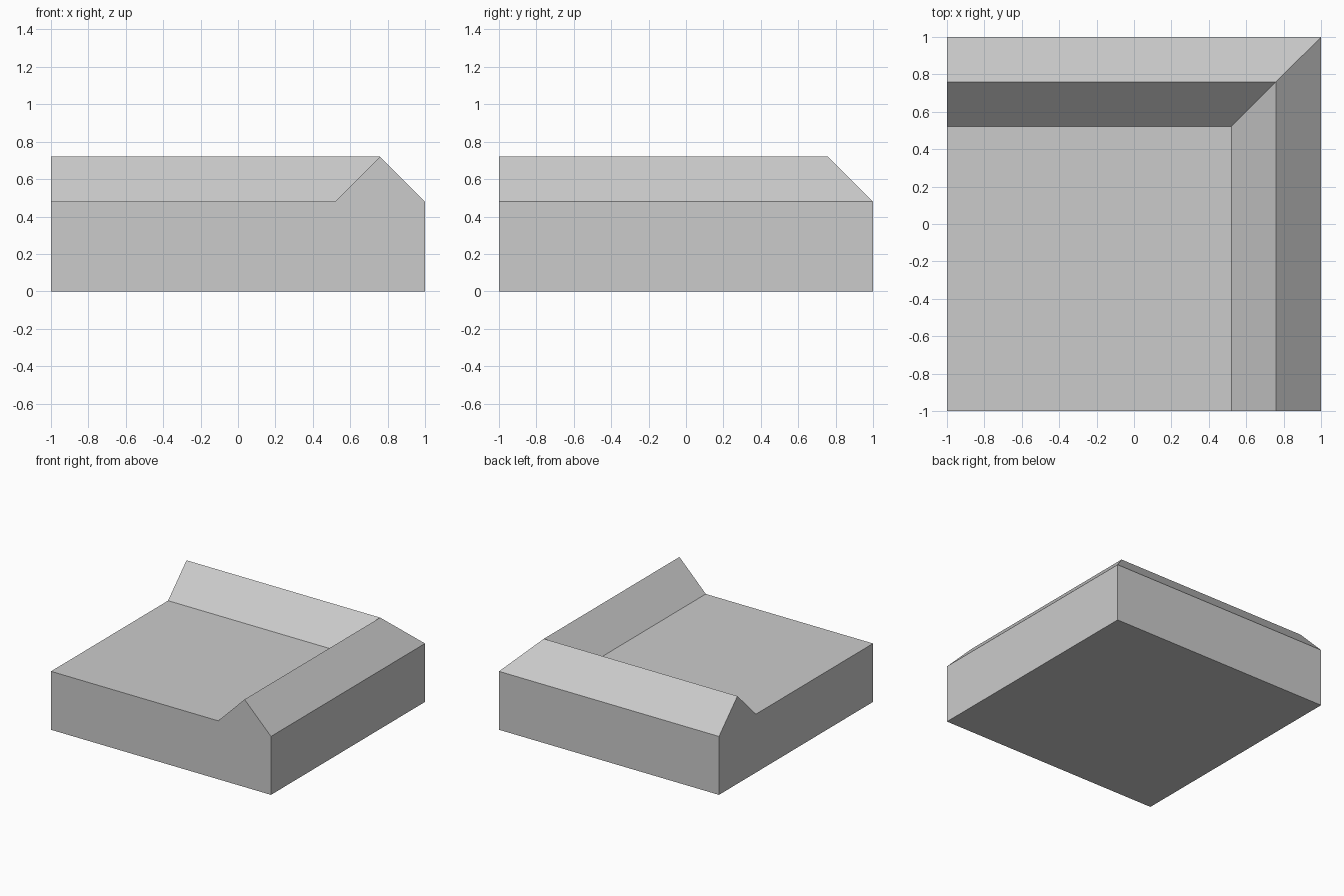
import bpy
import bmesh
from math import radians

cube = bpy.data.objects.get("Cube")
if cube:
    bpy.data.objects.remove(cube, do_unlink=True)

# Flat grey material
grey = bpy.data.materials.new("plain_grey")
grey.use_nodes = True
colour = (0.6, 0.6, 0.6, 1)
grey.diffuse_color = colour
grey.node_tree.nodes["Principled BSDF"].inputs["Base Color"].default_value = colour

# Cross-section: distance inward from the outer wall, height
FLOOR, PEAK, RIDGE = 0.48, 0.72, 0.24
profile = [(0, 0), (0, FLOOR), (RIDGE, PEAK), (2 * RIDGE, FLOOR), (2, FLOOR), (2, 0)]

# Slab with a raised ridge, swept round the mitred corner
bm = bmesh.new()
stations = [
    [bm.verts.new((1 - d, -1, z)) for d, z in profile],
    [bm.verts.new((1 - d, 1 - d, z)) for d, z in profile],
    [bm.verts.new((-1, 1 - d, z)) for d, z in profile],
]
for a, b in zip(stations, stations[1:]):
    for i in range(len(profile)):
        j = (i + 1) % len(profile)
        bm.faces.new((a[i], a[j], b[j], b[i]))

# End caps, then weld the shared corner and join flat areas
bm.faces.new(stations[0])
bm.faces.new(stations[-1])
bmesh.ops.remove_doubles(bm, verts=bm.verts[:], dist=0.0001)
bmesh.ops.dissolve_limit(bm, angle_limit=radians(1), verts=bm.verts[:], edges=bm.edges[:])
bmesh.ops.recalc_face_normals(bm, faces=bm.faces[:])

mesh = bpy.data.meshes.new("corner_ridge_block")
bm.to_mesh(mesh)
bm.free()
mesh.materials.append(grey)
block = bpy.data.objects.new("corner_ridge_block", mesh)
bpy.context.collection.objects.link(block)
